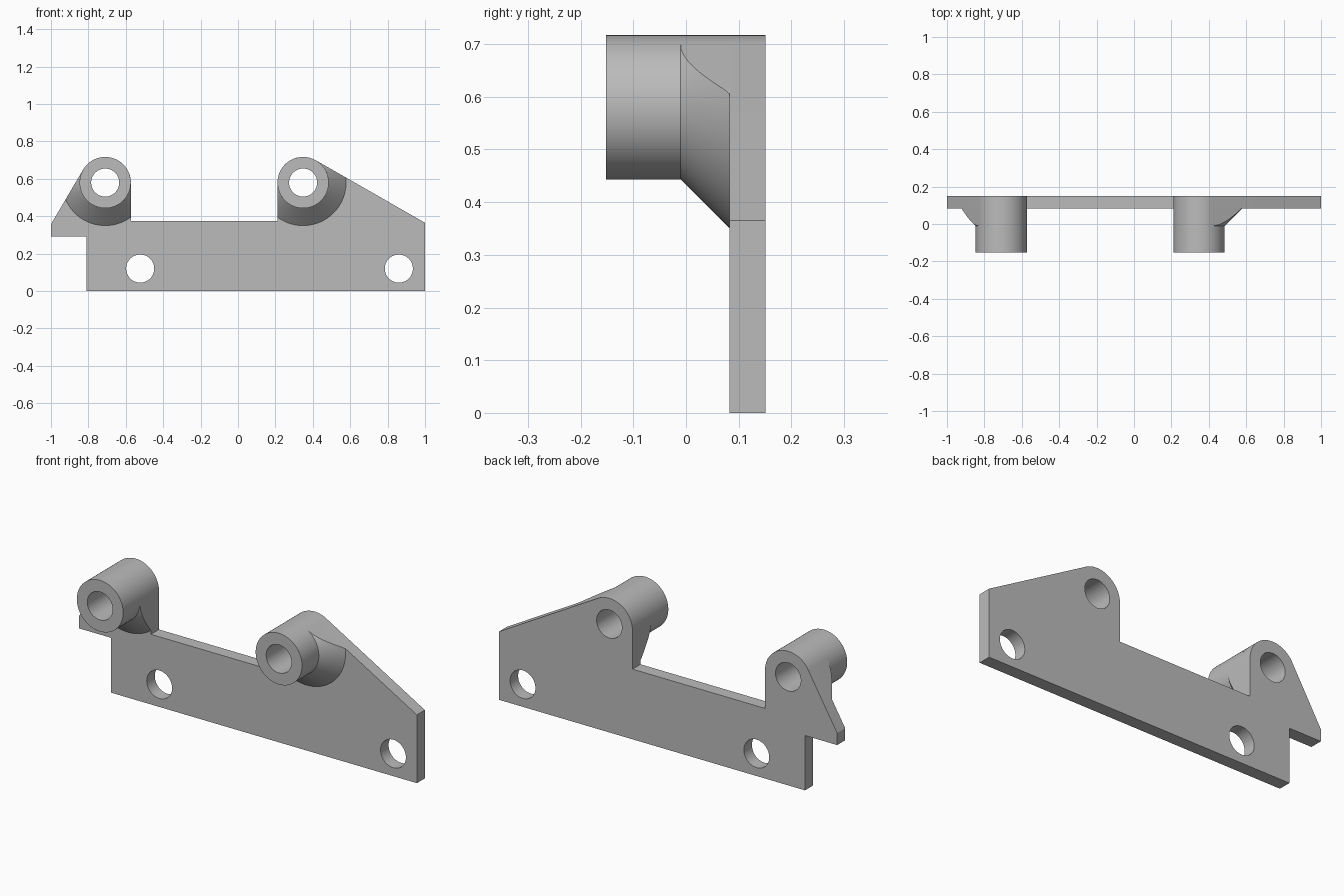
import bpy, bmesh
from math import sin, cos, pi, acos, atan2, hypot

cube = bpy.data.objects.get("Cube")
if cube:
    bpy.data.objects.remove(cube, do_unlink=True)

GREY = (0.5, 0.5, 0.5, 1)
mat = bpy.data.materials.new("plain grey")
mat.use_nodes = True
mat.diffuse_color = GREY
bsdf = mat.node_tree.nodes["Principled BSDF"]
bsdf.inputs["Base Color"].default_value = GREY

FRONT, CONE, PLATE, BACK = -0.152, -0.01, 0.083, 0.151
R, BORE, FLARE = 0.137, 0.075, 0.23
SEG = 72
LEFT, RIGHT = (0.348, 0.58), (-0.71, 0.58)      # boss centres (x, z)
LEFT_TIP, RIGHT_TIP = (1, 0.365), (-1, 0.357)   # where the sloped edges end


def finish(name, bm):
    bmesh.ops.remove_doubles(bm, verts=bm.verts, dist=1e-5)
    bmesh.ops.recalc_face_normals(bm, faces=bm.faces)
    mesh = bpy.data.meshes.new(name)
    bm.to_mesh(mesh)
    bm.free()
    mesh.materials.append(mat)
    ob = bpy.data.objects.new(name, mesh)
    bpy.context.collection.objects.link(ob)
    bpy.ops.object.select_all(action="DESELECT")
    ob.select_set(True)
    bpy.context.view_layer.objects.active = ob
    bpy.ops.object.shade_smooth_by_angle(angle=pi / 6)


def polar(c, r, a):
    return (c[0] + r * cos(a), c[1] + r * sin(a))


def arc(c, r, a0, a1, n):
    return [polar(c, r, a0 + (a1 - a0) * i / n) for i in range(n + 1)]


def tangent(c, p, side):
    """Angle on the boss circle where the line from p touches it."""
    dx, dz = p[0] - c[0], p[1] - c[1]
    return (atan2(dz, dx) + side * acos(R / hypot(dx, dz))) % (2 * pi)


def bridge(bm, rings, closed):
    for a, b in zip(rings, rings[1:]):
        for i in range(len(a) if closed else len(a) - 1):
            j = (i + 1) % len(a)
            bm.faces.new((a[i], a[j], b[j], b[i]))


left_touch = tangent(LEFT, LEFT_TIP, 1)
right_touch = tangent(RIGHT, RIGHT_TIP, -1)

# Flat plate with four round holes
top = 0.375
outline = [(-0.81, 0), (1, 0), LEFT_TIP]
outline += arc(LEFT, R, left_touch, pi, 30)
outline += [(LEFT[0] - R, top), (RIGHT[0] + R, top)]
outline += arc(RIGHT, R, 0, right_touch, 36)
outline += [RIGHT_TIP, (-1, 0.293), (-0.81, 0.293)]
holes = [LEFT, RIGHT, (-0.523, 0.12), (0.86, 0.12)]
loops = [outline] + [arc(c, BORE, 0, 2 * pi, SEG)[:-1] for c in holes]
bm = bmesh.new()
for loop in loops:
    vs = [bm.verts.new((x, PLATE, z)) for x, z in loop]
    for i, v in enumerate(vs):
        bm.edges.new((vs[i - 1], v))
bmesh.ops.triangle_fill(bm, edges=bm.edges[:], use_beauty=True, normal=(0, -1, 0))
ext = bmesh.ops.extrude_face_region(bm, geom=bm.faces[:], use_keep_orig=True)
moved = [g for g in ext["geom"] if isinstance(g, bmesh.types.BMVert)]
bmesh.ops.translate(bm, verts=moved, vec=(0, BACK - PLATE, 0))
finish("mounting_plate", bm)


# Hollow bosses
def boss(name, c):
    bm = bmesh.new()
    rings = []
    for r, y in ((R, PLATE), (R, FRONT), (BORE, FRONT), (BORE, PLATE)):
        rings.append([bm.verts.new((x, y, z))
                      for x, z in arc(c, r, 0, 2 * pi, SEG)[:-1]])
    bridge(bm, rings, True)
    finish(name, bm)


# Conical flare around each boss, trimmed flush with the plate's edges
def flare(name, c, a0, a1):
    bm = bmesh.new()
    rings = [[], [], []]
    n = 120
    for i in range(n + 1):
        a = a0 + (a1 - a0) * i / n
        reach = FLARE
        for edge in (a0, a1):
            k = cos(a - edge)
            if abs(a - edge) < pi / 2 and k > 0.01:
                reach = min(reach, R / k)
        for ring, r, y in zip(rings, (R, reach, reach),
                              (CONE, CONE + reach - R, PLATE)):
            x, z = polar(c, r, a)
            ring.append(bm.verts.new((x, y, z)))
    bridge(bm, rings, False)
    finish(name, bm)


boss("left_boss", LEFT)
boss("right_boss", RIGHT)
flare("left_flare", LEFT, pi, 2 * pi + left_touch)
flare("right_flare", RIGHT, right_touch, 2 * pi)
